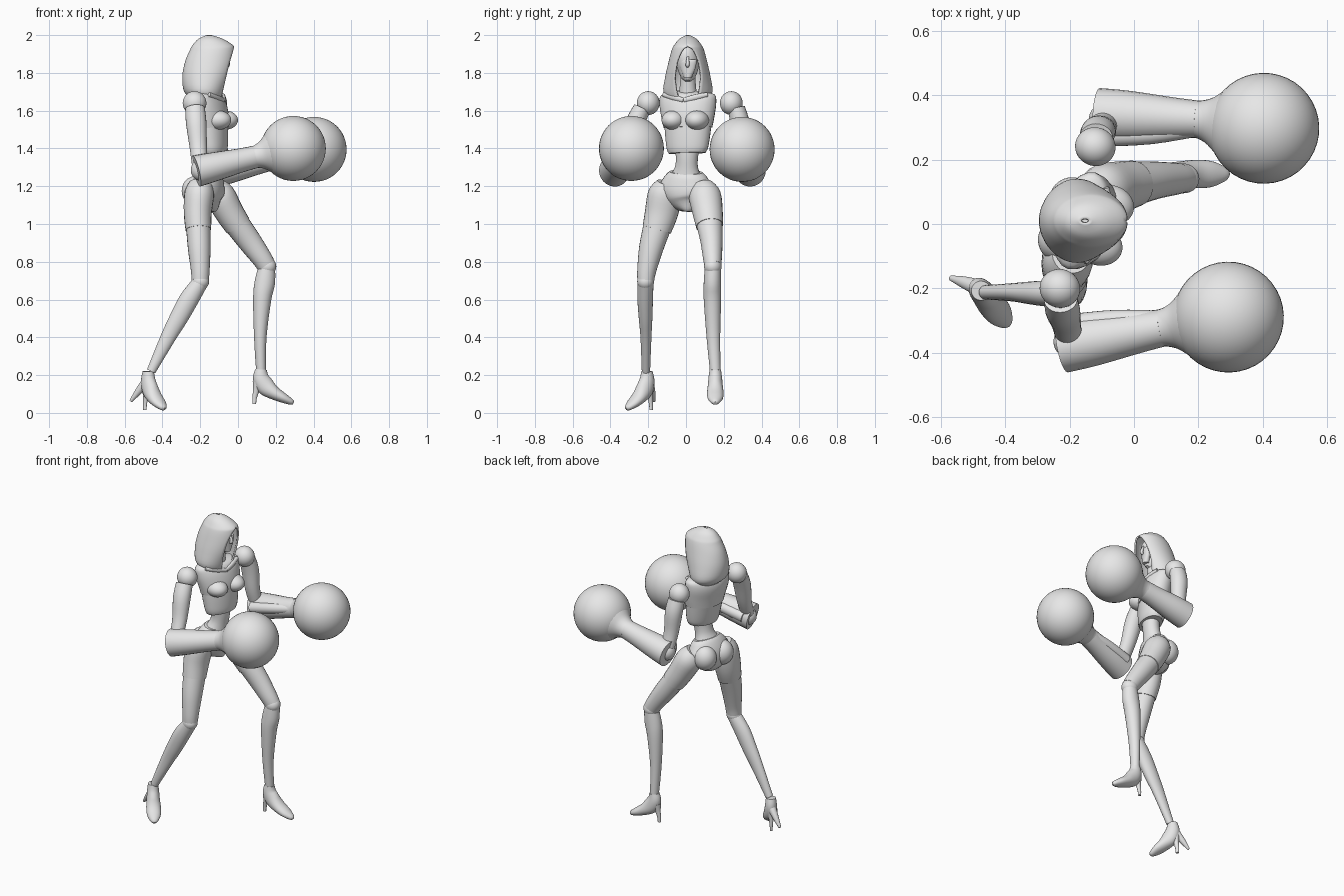
import bpy, bmesh, math
from mathutils import Vector, Matrix

cube = bpy.data.objects.get("Cube")
if cube:
    bpy.data.objects.remove(cube, do_unlink=True)

grey = bpy.data.materials.new("plain grey")
grey.use_nodes = True
grey.diffuse_color = (0.8, 0.8, 0.8, 1)
grey.node_tree.nodes["Principled BSDF"].inputs["Base Color"].default_value = (0.8, 0.8, 0.8, 1)

SIDES = 24
YAW = math.radians(-16)          # the body turns slightly to its right
FORWARD = Vector((math.cos(YAW), math.sin(YAW), 0))
LEFT = Vector((-FORWARD.y, FORWARD.x, 0))


def finish(name, bm, angle=40):
    bmesh.ops.recalc_face_normals(bm, faces=bm.faces)
    mesh = bpy.data.meshes.new(name)
    bm.to_mesh(mesh)
    bm.free()
    obj = bpy.data.objects.new(name, mesh)
    bpy.context.collection.objects.link(obj)
    mesh.materials.append(grey)
    bpy.ops.object.select_all(action='DESELECT')
    obj.select_set(True)
    bpy.context.view_layer.objects.active = obj
    bpy.ops.object.shade_smooth_by_angle(angle=math.radians(angle))
    return obj


def smooth(rows, steps=4):
    """Pass a smooth curve through rows of numbers."""
    rows = [Vector(r) for r in rows]
    out = []
    for i in range(len(rows) - 1):
        a, b, c, d = rows[max(i - 1, 0)], rows[i], rows[i + 1], rows[min(i + 2, len(rows) - 1)]
        for k in range(steps):
            t = k / steps
            out.append(b + (c - a) * (t / 2) + (a * 2 - b * 5 + c * 4 - d) * (t * t / 2)
                       + (b * 3 - a - c * 3 + d) * (t ** 3 / 2))
    return out + [rows[-1]]


def bridge(bm, rings, closed=True):
    loops = [[bm.verts.new(p) for p in ring] for ring in rings]
    n = len(loops[0])
    for a, b in zip(loops, loops[1:]):
        for i in range(n if closed else n - 1):
            j = (i + 1) % n
            bm.faces.new((a[i], a[j], b[j], b[i]))
    if closed:
        bm.faces.new(loops[0])
        bm.faces.new(loops[-1])


def limb(name, rows, side=(0, 1, 0)):
    """Tube through rows of x, y, z, width radius, depth radius."""
    rows = smooth([r if len(r) == 5 else (*r, r[3]) for r in rows])
    rings = []
    for i, r in enumerate(rows):
        p = Vector(r[:3])
        t = (Vector(rows[min(i + 1, len(rows) - 1)][:3]) - Vector(rows[max(i - 1, 0)][:3])).normalized()
        u = Vector(side)
        u = (u - t * u.dot(t)).normalized()
        v = t.cross(u)
        turns = [2 * math.pi * k / SIDES for k in range(SIDES)]
        rings.append([p + u * (math.cos(a) * max(r[3], .002)) + v * (math.sin(a) * max(r[4], .002))
                      for a in turns])
    bm = bmesh.new()
    bridge(bm, rings)
    return finish(name, bm)


def body(name, rows):
    """Upright body part through rows of z, x, y, depth radius, width radius."""
    return limb(name, [(x, y, z, w, d) for z, x, y, d, w in rows], LEFT)


def ball(name, centre, size):
    bm = bmesh.new()
    turn = Matrix.Translation(centre) @ Matrix.Rotation(YAW, 4, 'Z') @ Matrix.Diagonal((*size, 1))
    bmesh.ops.create_uvsphere(bm, u_segments=40, v_segments=24, radius=1, matrix=turn)
    return finish(name, bm)


# Hood: horseshoe sections, closed at the crown, open round the face
hood_rows = [  # z, back x, front x, half width, half opening
    (1.655, -.24, -.09, .10, .045), (1.70, -.285, -.08, .13, .06), (1.78, -.295, -.062, .12, .07),
    (1.86, -.28, -.042, .102, .058), (1.92, -.255, -.025, .086, .03), (1.945, -.242, -.025, .074, .0),
    (1.98, -.21, -.08, .046, 0), (2.0, -.165, -.14, .008, 0)]
rings = []
for z, back, front, half, gap in smooth(hood_rows):
    start = math.asin(min(max(gap / half, 0.001), 0.95))
    depth = (front - back) / (1 + math.cos(start))
    rings.append([(back + depth + depth * math.cos(a), .01 + half * math.sin(a), z)
                  for a in [start + (2 * math.pi - 2 * start) * k / 40 for k in range(41)]])
bm = bmesh.new()
bridge(bm, rings, closed=False)
bmesh.ops.remove_doubles(bm, verts=bm.verts, dist=.0003)
hood = finish("hood", bm)
shell = hood.modifiers.new("thickness", 'SOLIDIFY')
shell.thickness, shell.offset = .01, -1

# Head, masked face and neck
body("head", [(1.755, -.105, .01, .018, .012), (1.775, -.115, .01, .04, .034), (1.82, -.135, .01, .065, .054),
              (1.87, -.14, .01, .075, .06), (1.91, -.14, .01, .07, .052), (1.94, -.145, .01, .045, .03)])
body("face_mask", [(1.775, -.085, .01, .02, .02), (1.82, -.085, .01, .022, .04),
                   (1.86, -.085, .01, .024, .048), (1.872, -.085, .01, .018, .045)])
limb("nose", [(-.064, .01, 1.885, .006), (-.052, .008, 1.845, .01), (-.062, .008, 1.835, .008)])
body("neck", [(1.62, -.16, .01, .055, .07), (1.69, -.155, .01, .045, .048), (1.79, -.14, .01, .038, .038)])

# Torso plates
body("chest", [(1.705, -.165, .01, .03, .07), (1.685, -.165, .01, .068, .145), (1.64, -.16, .01, .088, .155),
               (1.57, -.145, .01, .092, .145), (1.51, -.14, .01, .088, .132)])
body("ribs", [(1.515, -.14, .01, .083, .127), (1.45, -.133, .008, .077, .12),
              (1.40, -.128, .006, .07, .112), (1.375, -.126, .006, .062, .10)])
for side, label in ((1, "left"), (-1, "right")):
    spot = Vector((-.14, .01, 1.55)) + FORWARD * .05 + LEFT * (side * .065)
    ball(label + "_bust", spot, (.075, .062, .052))
    # Slanted collar plates
    a = Vector((-.155, .01, 1.655)) + FORWARD * .082
    b = Vector((-.165, .01, 1.685)) + FORWARD * .045 + LEFT * (side * .12)
    limb(label + "_collar", [(*a, .012, .008), (*((a + b) / 2 + FORWARD * .006), .016, .012), (*b, .012, .012)],
         (0, 0, 1))
body("waist", [(1.42, -.125, .006, .05, .075), (1.36, -.128, .005, .05, .06), (1.30, -.138, .003, .052, .062),
               (1.24, -.155, 0, .065, .09)])
body("pelvis", [(1.275, -.15, 0, .06, .09), (1.25, -.155, 0, .075, .115), (1.19, -.165, 0, .09, .145),
                (1.13, -.165, .005, .085, .115), (1.08, -.15, .01, .05, .05), (1.065, -.148, .01, .03, .02)])
for side, label in ((1, "left"), (-1, "right")):
    spot = Vector((-.165, 0, 1.175)) - FORWARD * .045 + LEFT * (side * .065)
    ball(label + "_buttock", spot, (.072, .07, .078))


def arm(label, s, shoulder, elbow, wrist, glove):
    """Shoulder ball, upper arm, gauntlet flaring into a round glove."""
    shoulder, elbow, wrist, glove = map(Vector, (shoulder, elbow, wrist, glove))
    ball(label + "_shoulder", shoulder, (.063, .06, .063))
    at = shoulder.lerp
    bulge = Vector((0, s * .02, 0))
    limb(label + "_upper_arm", [(*(at(elbow, .08) + bulge), .046, .052), (*(at(elbow, .3) + bulge), .05, .054),
                                (*at(elbow, .65), .042, .046), (*at(elbow, .98), .036, .04)])
    ball(label + "_elbow", elbow, (.05, .05, .055))
    back = elbow + Vector((-.02, s * .015, -.005))
    limb(label + "_gauntlet", [(*back, .082, .084), (*back.lerp(wrist, .3), .078, .077),
                               (*back.lerp(wrist, .75), .064, .064), (*wrist, .058, .06)])
    inner = Vector((0, -s * .05, .012))
    limb(label + "_forearm", [(*(elbow + inner), .035), (*(elbow.lerp(wrist, .5) + inner * .9), .032),
                              (*(wrist + inner * .5), .028)])
    w = wrist.lerp
    limb(label + "_glove_cuff", [(*w(glove, -.04), .058), (*w(glove, .06), .062), (*w(glove, .2), .076),
                                 (*w(glove, .4), .11), (*w(glove, .55), .125)])
    ball(label + "_glove", glove, (.172, .172, .172))


arm("right", -1, (-.23, -.2, 1.64), (-.2, -.365, 1.285), (.09, -.322, 1.355), (.293, -.289, 1.4))
arm("left", 1, (-.12, .24, 1.64), (-.09, .325, 1.285), (.2, .325, 1.35), (.403, .297, 1.395))

# Legs: thigh in two sleeves, knee joint, tapered shin
limb("right_thigh", [(-.195, -.095, 1.215, .06, .06), (-.205, -.11, 1.16, .09, .078), (-.213, -.13, 1.06, .088, .074),
                     (-.21, -.155, .97, .077, .068)])
limb("right_stocking", [(-.21, -.153, .985, .074, .065), (-.205, -.185, .87, .064, .06),
                        (-.2, -.207, .76, .051, .05), (-.2, -.213, .705, .045, .046)])
ball("right_knee", (-.2, -.214, .695), (.047, .044, .045))
limb("right_shin", [(-.2, -.214, .69, .042, .042), (-.26, -.216, .6, .041, .051), (-.315, -.214, .5, .036, .048),
                    (-.37, -.212, .4, .029, .04), (-.46, -.212, .22, .022, .024)])
limb("left_thigh", [(-.125, .085, 1.2, .06, .06), (-.095, .1, 1.15, .085, .08), (-.045, .115, 1.06, .08, .076),
                    (0, .125, .99, .072, .071)])
limb("left_stocking", [(-.006, .124, 1.0, .069, .068), (.06, .135, .91, .059, .063),
                       (.125, .14, .82, .05, .054), (.15, .142, .78, .045, .05)])
ball("left_knee", (.153, .142, .775), (.05, .046, .048))
limb("left_shin", [(.153, .142, .775, .042, .044), (.142, .14, .69, .046, .054), (.128, .14, .6, .046, .048),
                   (.118, .145, .4, .036, .033), (.122, .155, .22, .028, .026)])


def shoe(label, ankle, forward, reach, drop):
    """Pointed high-heeled shoe with a slim heel."""
    ankle, forward = Vector(ankle), Vector(forward).normalized()
    across = Vector((-forward.y, forward.x, 0))

    def place(f, z):
        return tuple(ankle + forward * (f * reach) + Vector((0, 0, z * drop)))
    limb(label + "_shoe", [(*place(0, 0), .03, .03), (*place(.0, -.045), .036, .043), (*place(.025, -.09), .04, .048),
                           (*place(.07, -.125), .044, .036), (*place(.12, -.152), .04, .026),
                           (*place(.16, -.172), .022, .016), (*place(.172, -.178), .008, .008)], across)
    limb(label + "_heel", [(*place(-.015, -.07), .026, .03), (*place(-.025, -.11), .016, .018),
                           (*place(-.034, -.15), .01, .012), (*place(-.036, -.182), .008, .01)], across)


shoe("left", (.122, .155, .23), (1, 0, 0), 1, 1)
shoe("right", (-.475, -.207, .22), (.62, -.78, 0), .8, 1.12)
# Rear spur of the trailing shoe
limb("right_spur", [(-.49, -.195, .16, .025), (-.53, -.18, .11, .018), (-.568, -.168, .062, .008)])
